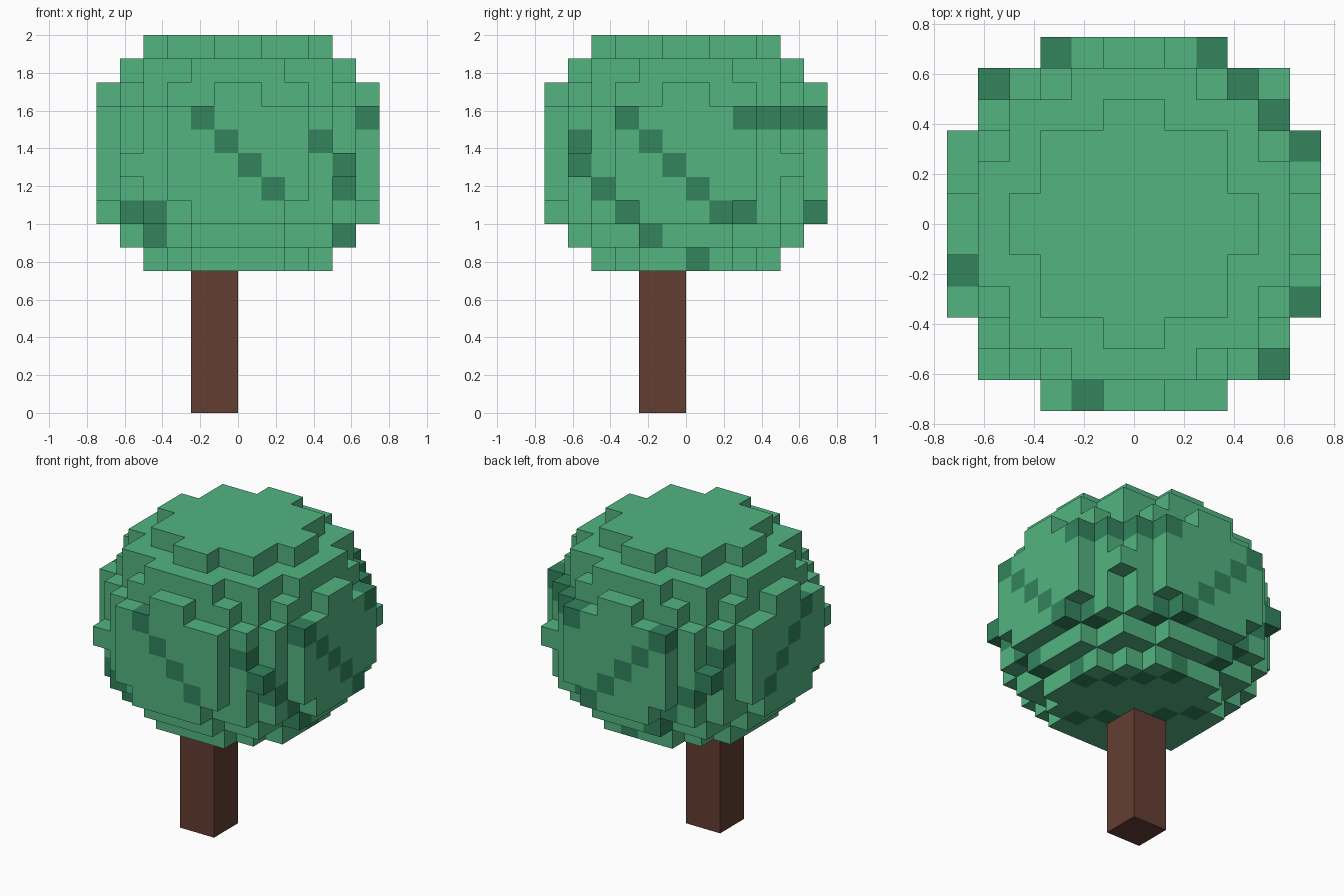
import bpy, bmesh
from mathutils import Vector

if "Cube" in bpy.data.objects:
    bpy.data.objects.remove(bpy.data.objects["Cube"], do_unlink=True)

V = 0.125  # edge length of one block


def material(name, rgb):
    m = bpy.data.materials.new(name)
    m.use_nodes = True
    m.diffuse_color = (*rgb, 1)
    bsdf = m.node_tree.nodes["Principled BSDF"]
    bsdf.inputs["Base Color"].default_value = (*rgb, 1)
    bsdf.inputs["Roughness"].default_value = 0.9
    return m


leaf_green = material("leaf green", (0.084, 0.456, 0.216))
dark_green = material("dark leaf green", (0.032, 0.227, 0.107))
bark_brown = material("bark brown", (0.127, 0.048, 0.032))

DIRS = [Vector(d) for d in ((1, 0, 0), (-1, 0, 0), (0, 1, 0), (0, -1, 0), (0, 0, 1), (0, 0, -1))]


def block_object(name, cells, mats, pick):
    """Outer skin of a set of blocks; pick(cell) gives the material slot."""
    bm = bmesh.new()
    verts = {}

    def vert(p):
        key = tuple(round(c) for c in p)
        if key not in verts:
            verts[key] = bm.verts.new(Vector(key) * V)
        return verts[key]

    for cell in cells:
        centre = Vector(cell) + Vector((0.5, 0.5, 0.5))
        for d in DIRS:
            if tuple(int(c + n) for c, n in zip(cell, d)) in cells:
                continue
            u = Vector((d.y, d.z, d.x))
            w = d.cross(u)
            corners = [centre + (d + a * u + b * w) / 2
                       for a, b in ((-1, -1), (1, -1), (1, 1), (-1, 1))]
            face = bm.faces.new([vert(p) for p in corners])
            face.material_index = pick(cell)
    me = bpy.data.meshes.new(name)
    bm.to_mesh(me)
    bm.free()
    for m in mats:
        me.materials.append(m)
    ob = bpy.data.objects.new(name, me)
    bpy.context.collection.objects.link(ob)
    return ob


# Crown: round layers, each with its squared radius in blocks, from the bottom up
LAYERS = [15, 25, 33, 38, 41, 38, 37, 31, 25, 13]
FIRST = 6
crown = {(x, y, FIRST + k)
         for k, r2 in enumerate(LAYERS)
         for x in range(-6, 6) for y in range(-6, 6)
         if (x + 0.5) ** 2 + (y + 0.5) ** 2 <= r2}

# Every fifth diagonal plane of blocks below the cap is dark
block_object("leaf_crown", crown, [leaf_green, dark_green],
             lambda c: int(sum(c) % 5 == 4 and c[2] < 13))

# Trunk: a plain square post reaching the crown
bpy.ops.mesh.primitive_cube_add(size=1, location=(-0.125, -0.125, 0.38))
trunk = bpy.context.object
trunk.name = trunk.data.name = "trunk"
trunk.scale = (0.25, 0.25, 0.76)
bpy.ops.object.transform_apply(location=False, rotation=False, scale=True)
trunk.data.materials.append(bark_brown)
